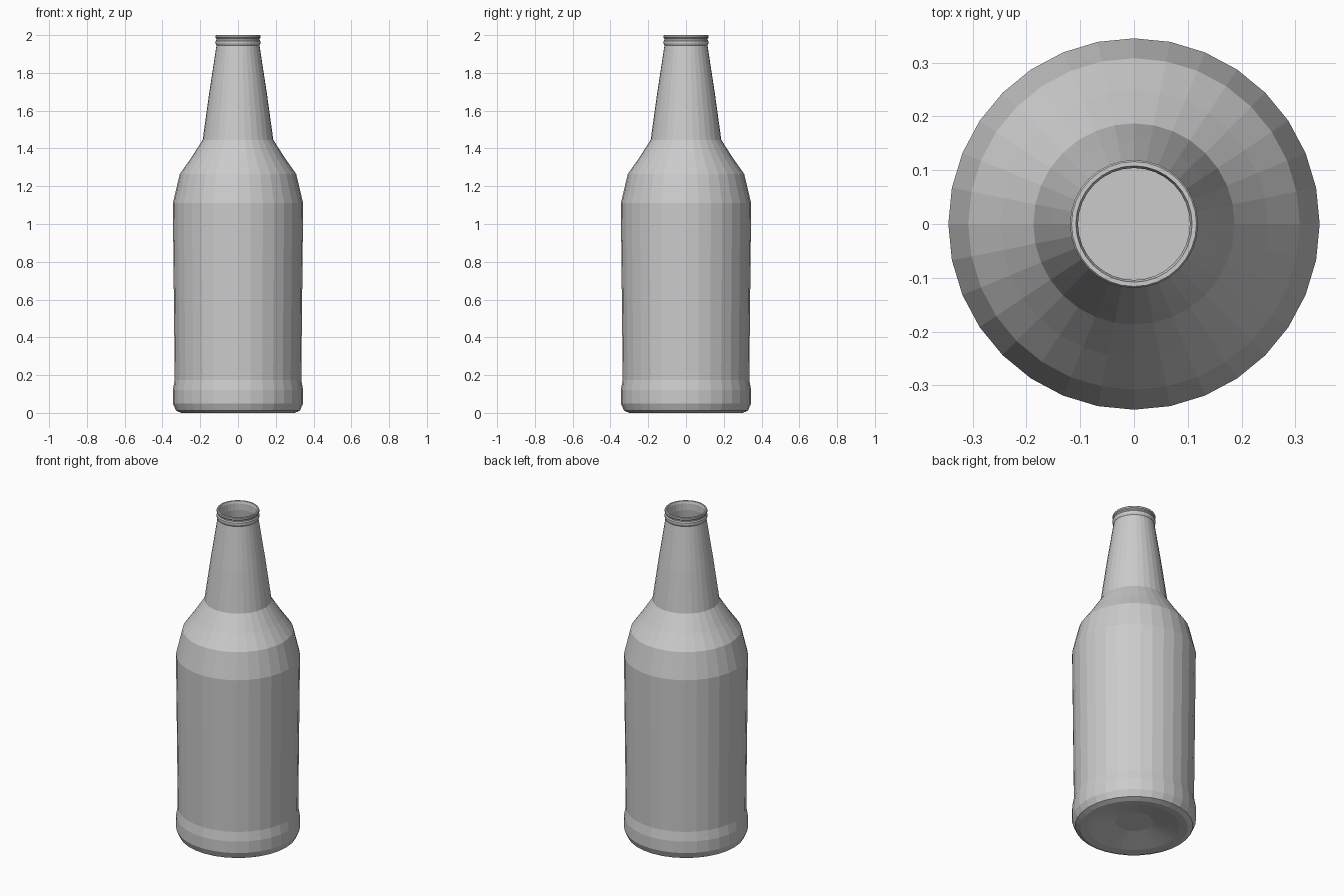
import bpy, bmesh
from math import cos, sin, tau

if "Cube" in bpy.data.objects:
    bpy.data.objects.remove(bpy.data.objects["Cube"])

SIDES = 32


def lathe(name, profile):
    """Revolve (radius, z) points around z; zero radius ends become poles."""
    bm = bmesh.new()
    rings = []
    for r, z in profile:
        if r == 0:
            rings.append([bm.verts.new((0, 0, z))] * SIDES)
        else:
            rings.append([bm.verts.new((r * cos(tau * i / SIDES), r * sin(tau * i / SIDES), z))
                          for i in range(SIDES)])
    for a, b in zip(rings, rings[1:]):
        for i in range(SIDES):
            j = (i + 1) % SIDES
            bm.faces.new(list(dict.fromkeys((a[i], a[j], b[j], b[i]))))
    bmesh.ops.recalc_face_normals(bm, faces=bm.faces)
    mesh = bpy.data.meshes.new(name)
    bm.to_mesh(mesh)
    bm.free()
    ob = bpy.data.objects.new(name, mesh)
    bpy.context.collection.objects.link(ob)
    return ob


# recessed underside and foot
base = [(0, 0.04), (0.105, 0.04), (0.255, 0.004), (0.30, 0), (0.328, 0.012)]
# heel bulge, body, shoulder and neck
wall = [(0.345, 0.05), (0.345, 0.12), (0.335, 0.175), (0.345, 1.11),
        (0.308, 1.265), (0.248, 1.35), (0.187, 1.445), (0.153, 1.69), (0.114, 1.945)]
# two beads around the mouth, then the inner edge of the lip
lip = [(0.119, 1.955), (0.119, 1.968), (0.114, 1.975), (0.114, 1.982),
       (0.119, 1.987), (0.119, 1.996), (0.116, 2.0), (0.108, 2.0), (0.104, 1.985)]
# inner surface follows the outside at the glass thickness
T = 0.01
inner = [(r - T, z) for r, z in reversed(wall)]
floor = [(0.255, 0.014), (0.105, 0.05), (0, 0.05)]

lathe("bottle", base + wall + lip + inner + floor)
